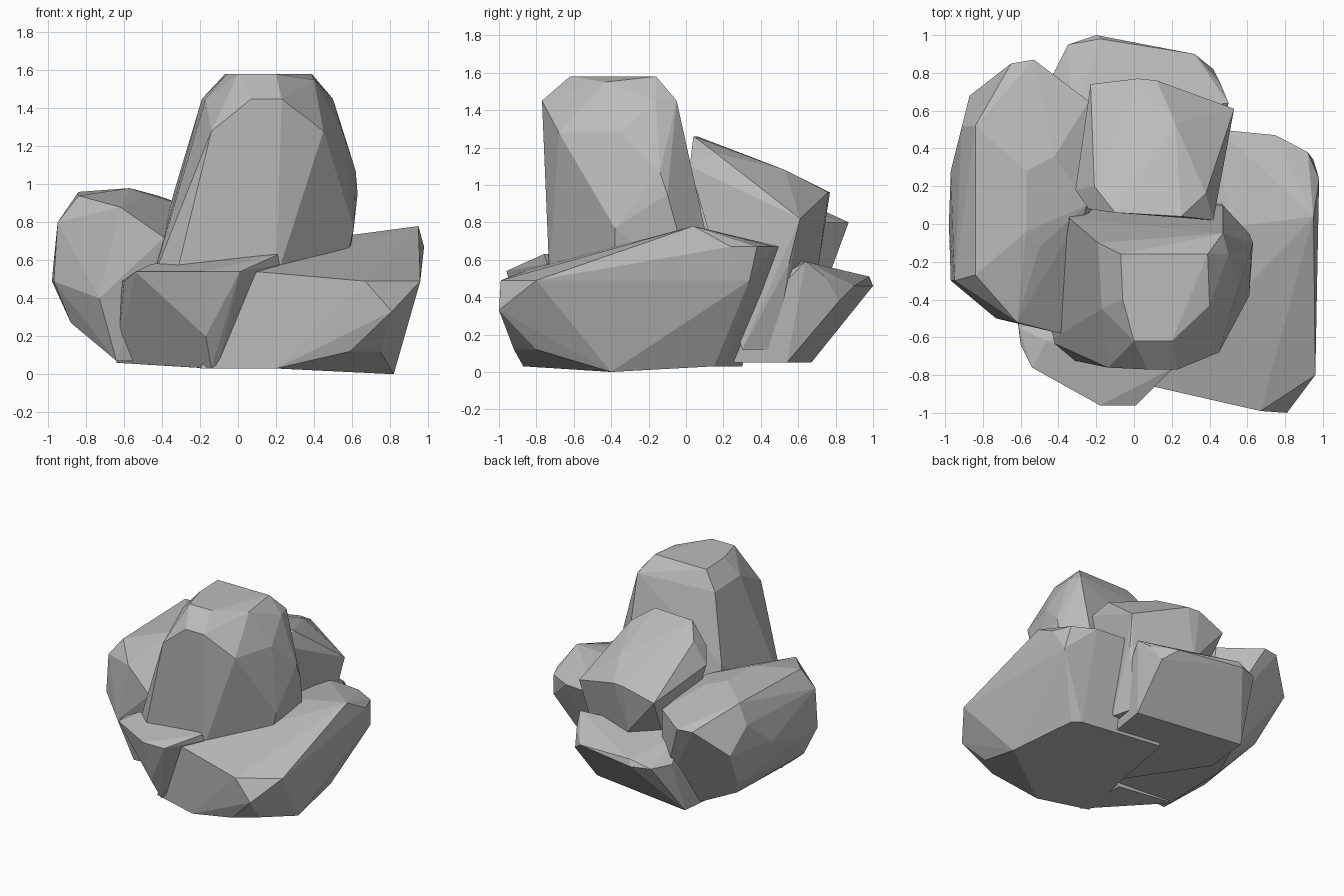
import bpy
import bmesh
import math

default_cube = bpy.data.objects.get("Cube")
if default_cube:
    bpy.data.objects.remove(default_cube, do_unlink=True)

# Single stone colour
stone = bpy.data.materials.new("grey_stone")
stone.use_nodes = True
stone_colour = (0.5, 0.5, 0.5, 1)
stone.diffuse_color = stone_colour
stone.node_tree.nodes["Principled BSDF"].inputs["Base Color"].default_value = stone_colour


def boulder(name, sections):
    """Wrap a faceted convex skin around corner points grouped by height."""
    mesh = bpy.data.meshes.new(name)
    bm = bmesh.new()
    for height, corners in sections.items():
        for x, y in corners:
            bm.verts.new((x, y, height))
    bmesh.ops.convex_hull(bm, input=bm.verts[:], use_existing_faces=False)
    loose = [vert for vert in bm.verts if not vert.link_faces]
    bmesh.ops.delete(bm, geom=loose, context='VERTS')

    # Merge nearly level triangles into broad chiselled planes
    bmesh.ops.dissolve_limit(bm, angle_limit=math.radians(4),
                             verts=bm.verts[:], edges=bm.edges[:])
    bmesh.ops.recalc_face_normals(bm, faces=bm.faces[:])
    for face in bm.faces:
        face.smooth = False
    bm.to_mesh(mesh)
    bm.free()
    mesh.materials.append(stone)
    rock = bpy.data.objects.new(name, mesh)
    bpy.context.scene.collection.objects.link(rock)
    return rock


# Tall central stone with a flat crown
boulder("tall_center_rock", {
    1.58: [(-.07, -.16), (.39, -.16), (.2, -.62), (0, -.62), (-.06, -.4)],
    1.55: [(.4, -.43)],
    1.45: [(.07, -.77), (.23, -.77), (-.19, -.1), (-.17, -.45), (.47, -.05), (.5, -.16)],
    1.28: [(-.14, -.76), (.45, -.68), (.55, -.35)],
    1.07: [(.62, -.14)],
    .95: [(.63, -.1), (-.34, .03)],
    .77: [(.47, .1), (.61, -.05), (.61, -.38)],
    .5: [(-.45, -.62), (-.33, -.72), (.2, -.73), (.55, -.38), (.57, -.05), (.45, .12), (-.36, .11)],
})

# Sloping stone behind the tall one
boulder("sloping_back_rock", {
    1.26: [(-.1, .06), (.25, .04)],
    1.17: [(.38, .16), (-.21, .2)],
    1.1: [(.42, .02), (-.24, .08)],
    1.08: [(.22, .53)],
    1: [(-.31, .18)],
    .96: [(.02, .77), (.12, .76)],
    .88: [(-.23, .74)],
    .82: [(.53, .61)],
    .58: [(.02, .71), (.5, .55)],
    .12: [(.45, .3), (.4, .48), (-.1, .3)],
})

# Low stone at the very back
boulder("low_back_rock", {
    .59: [(.3, .64), (.5, .64), (-.33, .55)],
    .51: [(-.18, .98), (.46, .74)],
    .46: [(-.2, 1), (.32, .9), (-.35, .95), (-.43, .79)],
    .38: [(.42, .82)],
    .05: [(-.46, .67), (.42, .54), (.35, .1), (-.1, -.3), (-.5, .3)],
})

# Broad wedge on the model's left
boulder("broad_left_rock", {
    .78: [(.95, .04)],
    .72: [(.5, -.02)],
    .67: [(.98, .24), (.92, .38), (.75, .47), (.45, .5)],
    .54: [(.1, -.86), (0, -.5)],
    .49: [(.96, -.8), (.67, -.99), (.95, .34)],
    .33: [(.81, -1)],
    .12: [(.59, -.92), (.75, -.8)],
    .03: [(.2, -.87), (-.2, -.75), (.73, .15), (.67, .2), (0, .3)],
    0: [(.82, -.4)],
})

# Rounded stone on the model's right
boulder("rounded_right_rock", {
    .98: [(-.57, -.04), (-.57, .28)],
    .96: [(-.84, .52)],
    .94: [(-.84, -.27), (-.42, .36), (-.5, -.12)],
    .88: [(-.62, -.52), (-.25, .1)],
    .8: [(-.95, -.3), (-.91, .52), (-.65, .85), (-.53, .87), (-.24, .65)],
    .72: [(-.39, -.58)],
    .6: [(-.87, .68), (-.97, .28), (-.5, .75)],
    .49: [(-.98, 0), (-.97, -.3)],
    .4: [(-.73, -.5)],
    .27: [(-.88, -.25), (-.78, .45)],
    .07: [(-.64, -.42), (-.62, .23), (-.5, .5), (-.2, .6), (-.12, -.37)],
})

# Small angular stone at the front
boulder("small_front_rock", {
    .63: [(.21, -.76), (.15, -.7)],
    .58: [(-.46, -.62), (-.3, -.5), (.22, -.74)],
    .54: [(-.18, -.96), (.01, -.96), (-.54, -.76)],
    .49: [(-.6, -.64), (-.61, -.55)],
    .2: [(-.17, -.87)],
    .06: [(-.64, -.32), (-.1, -.77)],
    .03: [(-.14, -.78), (-.15, -.35)],
})
